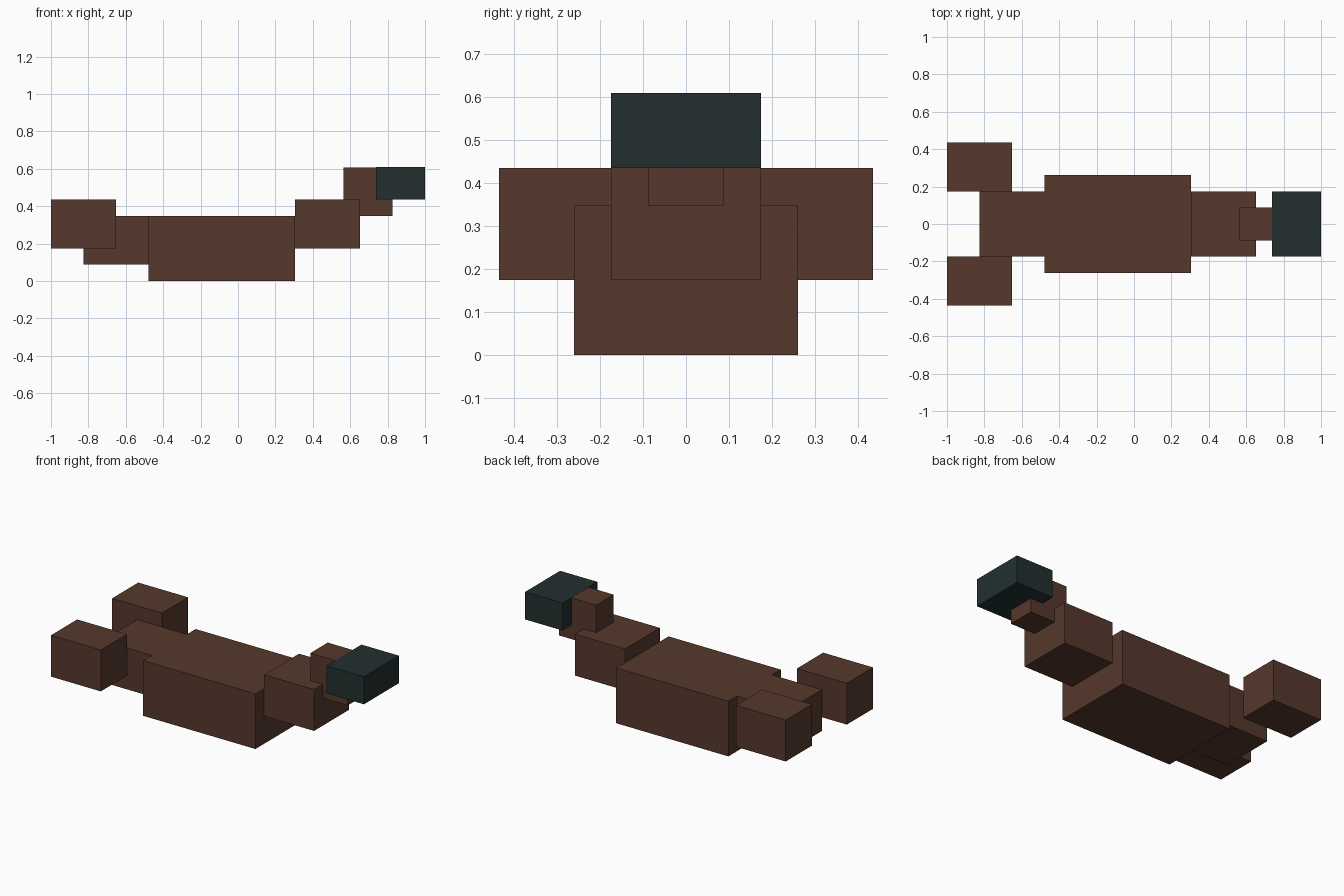
import bpy
import bmesh
from mathutils import Vector

cube = bpy.data.objects.get("Cube")
if cube:
    bpy.data.objects.remove(cube, do_unlink=True)

U = 2 / 23  # one grid block; the whole length is 23 blocks


def material(name, color):
    mat = bpy.data.materials.new(name)
    mat.use_nodes = True
    mat.diffuse_color = color
    bsdf = next(n for n in mat.node_tree.nodes if n.type == 'BSDF_PRINCIPLED')
    bsdf.inputs["Base Color"].default_value = color
    bsdf.inputs["Roughness"].default_value = 0.9
    return mat


brown = material("dark_brown", (0.093, 0.040, 0.025, 1))
slate = material("dark_slate", (0.016, 0.028, 0.028, 1))


def box(name, x, y, z, mat):
    """Flat-sided box from block ranges along each axis."""
    lo, hi = (Vector(p) * U for p in zip(x, y, z))
    bm = bmesh.new()
    bmesh.ops.create_cube(bm, size=1)
    bmesh.ops.scale(bm, vec=hi - lo, verts=bm.verts)
    mesh = bpy.data.meshes.new(name)
    bm.to_mesh(mesh)
    bm.free()
    mesh.materials.append(mat)
    obj = bpy.data.objects.new(name, mesh)
    obj.location = (lo + hi) / 2
    bpy.context.collection.objects.link(obj)
    return obj


# Trunk, stepping up toward both ends
box("body", (-5.5, 3.5), (-3, 3), (0, 4), brown)
box("tail_base", (-9.5, -5.5), (-2, 2), (1, 4), brown)
box("neck", (3.5, 7.5), (-2, 2), (2, 5), brown)

# Paired flukes beside the tail base
for name, side in (("front_fluke", -1), ("back_fluke", 1)):
    box(name, (-11.5, -7.5), sorted((2 * side, 5 * side)), (2, 5), brown)

# Narrow head, its top just under the wide dark tip
box("head", (6.5, 9.5), (-1, 1), (4, 6.99), brown)
box("head_tip", (8.5, 11.5), (-2, 2), (5, 7), slate)
